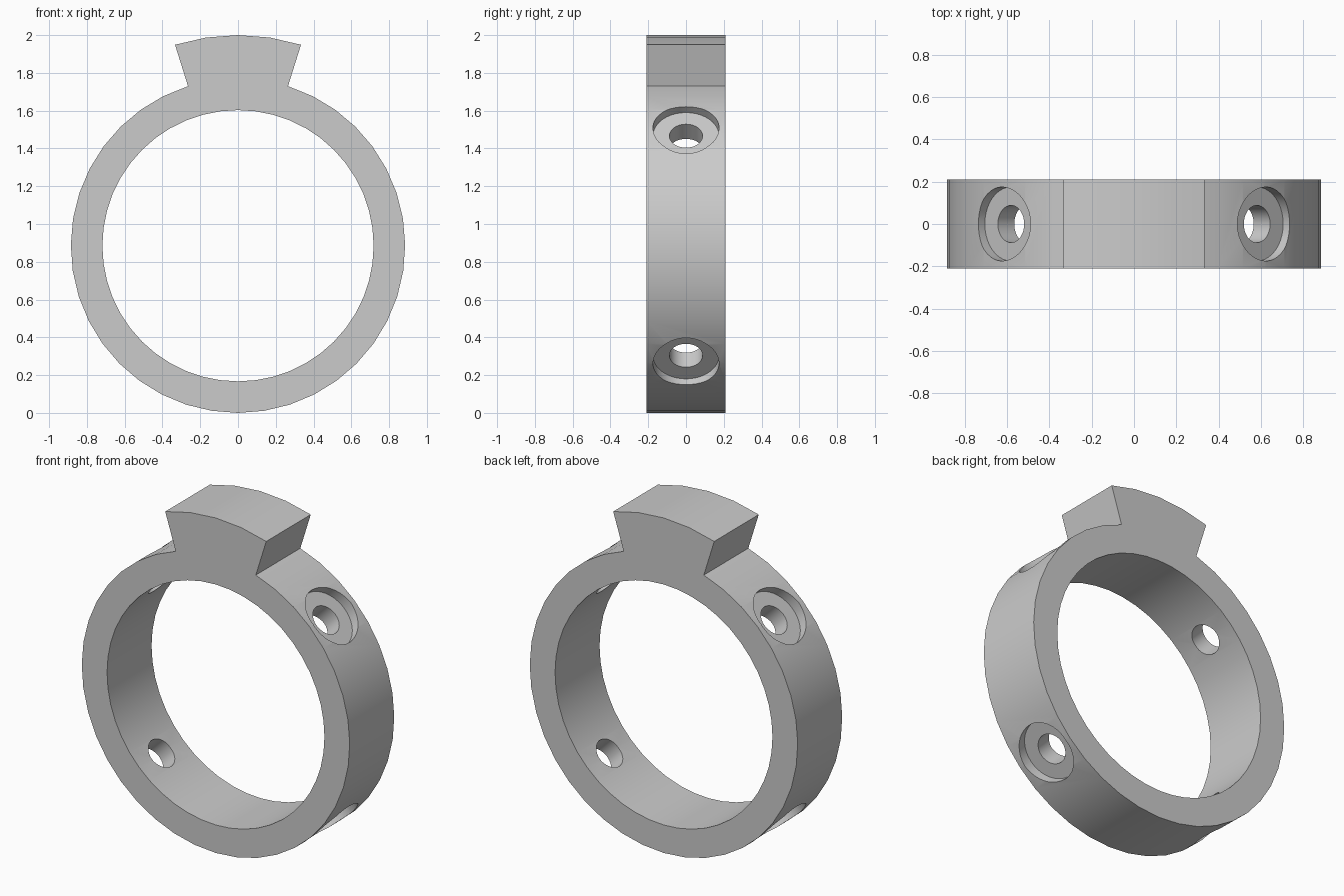
import bpy
from math import sin, cos, pi, radians
from mathutils import Matrix, Vector

cube = bpy.data.objects.get("Cube")
if cube:
    bpy.data.objects.remove(cube)

CENTRE = Vector((0, 0, 0.885))
OUTER, INNER, TAB = 0.885, 0.718, 1.115
HALF_WIDTH = 0.21
TAB_ANGLE = radians(17.4)

grey = bpy.data.materials.new("plain grey")
grey.use_nodes = True
grey.diffuse_color = (0.6, 0.6, 0.6, 1)
grey.node_tree.nodes["Principled BSDF"].inputs["Base Color"].default_value = grey.diffuse_color


def arc(radius, start, end, steps):
    """Points on an arc in the xz plane, angles measured from straight up."""
    angles = [start + (end - start) * i / steps for i in range(steps + 1)]
    return [(radius * sin(a), radius * cos(a)) for a in angles]


def prism(name, outline):
    """Extrude an xz outline across the width of the band."""
    n = len(outline)
    verts = [(x, y, z + CENTRE.z) for y in (-HALF_WIDTH, HALF_WIDTH) for x, z in outline]
    faces = [tuple(range(n)), tuple(range(2 * n - 1, n - 1, -1))]
    faces += [(i, i + n, (i + 1) % n + n, (i + 1) % n) for i in range(n)]
    mesh = bpy.data.meshes.new(name)
    mesh.from_pydata(verts, [], faces)
    mesh.update()
    obj = bpy.data.objects.new(name, mesh)
    bpy.context.collection.objects.link(obj)
    mesh.materials.append(grey)
    return obj


def cut(obj, radius, near, far, direction, sides):
    """Drill a round hole along a direction, between two distances from the centre."""
    bpy.ops.mesh.primitive_cylinder_add(radius=radius, depth=far - near, vertices=sides)
    cutter = bpy.context.object
    cutter.name = "hole_cutter"
    cutter.hide_render = True
    turn = direction.to_track_quat("Z", "Y").to_matrix().to_4x4()
    cutter.matrix_world = Matrix.Translation(CENTRE + direction * (near + far) / 2) @ turn
    cutter.data.materials.append(grey)
    mod = obj.modifiers.new("hole", "BOOLEAN")
    mod.operation, mod.solver, mod.object = "DIFFERENCE", "EXACT", cutter
    bpy.context.view_layer.objects.active = obj
    bpy.ops.object.modifier_apply(modifier=mod.name)
    bpy.data.objects.remove(cutter)


# Band with a wedge-shaped tab on top
outline = arc(TAB, -TAB_ANGLE, TAB_ANGLE, 4) + arc(OUTER, TAB_ANGLE, 2 * pi - TAB_ANGLE, 36)
ring = prism("clamp_ring", outline)

# Large central opening
cut(ring, INNER, -1, 1, Vector((0, 1, 0)), 48)

# Four diagonal screw holes, each with a wide counterbore
for sx in (-1, 1):
    for sz in (-1, 1):
        direction = Vector((sx, 0, sz)).normalized()
        cut(ring, 0.175, 0.822, 1.0, direction, 40)
        cut(ring, 0.088, 0.55, 0.9, direction, 32)

# Smooth curved walls, crisp corners
bpy.ops.object.select_all(action="DESELECT")
ring.select_set(True)
bpy.context.view_layer.objects.active = ring
bpy.ops.object.shade_smooth_by_angle(angle=radians(25))
